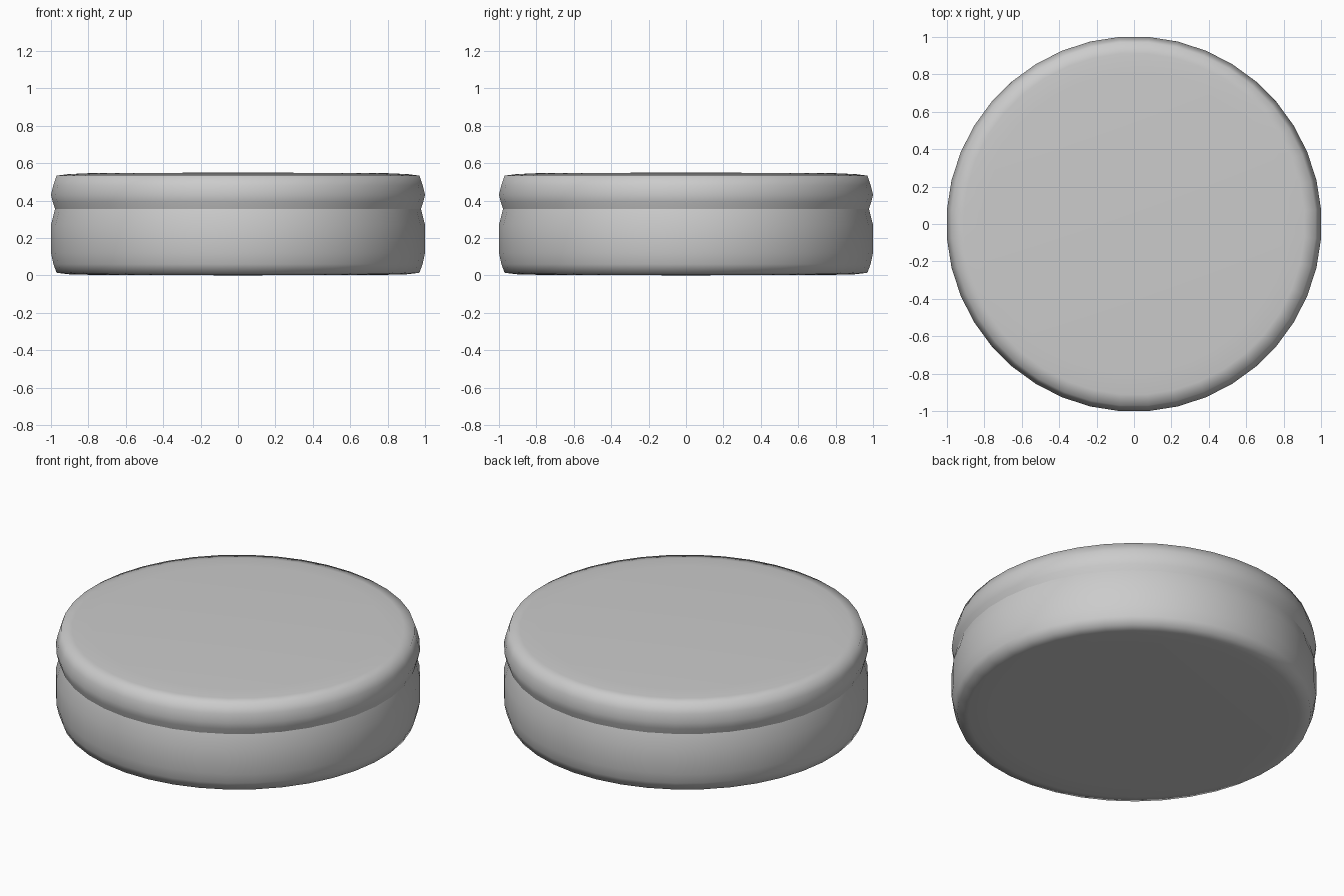
import bpy, bmesh, math

if "Cube" in bpy.data.objects:
    bpy.data.objects.remove(bpy.data.objects["Cube"])

SEGMENTS = 40


def lathe(name, profile):
    """Spin (radius, z) points around z; a zero radius closes the end."""
    bm = bmesh.new()
    rings = []
    grow = 1 / math.cos(math.pi / SEGMENTS)
    for r, z in profile:
        if r == 0:
            rings.append([bm.verts.new((0, 0, z))] * SEGMENTS)
            continue
        ring = []
        for i in range(SEGMENTS):
            a = 2 * math.pi * (i + 0.5) / SEGMENTS
            ring.append(bm.verts.new((r * grow * math.cos(a), r * grow * math.sin(a), z)))
        rings.append(ring)
    for low, high in zip(rings, rings[1:]):
        for i in range(SEGMENTS):
            j = (i + 1) % SEGMENTS
            corners = list(dict.fromkeys([low[i], low[j], high[j], high[i]]))
            bm.faces.new(corners)
    bmesh.ops.recalc_face_normals(bm, faces=bm.faces)
    # make sure the open shell faces outward
    if sum(f.normal.dot(f.calc_center_median().xy.to_3d()) for f in bm.faces) < 0:
        bmesh.ops.reverse_faces(bm, faces=bm.faces)
    mesh = bpy.data.meshes.new(name)
    bm.to_mesh(mesh)
    bm.free()
    mesh.shade_smooth()
    obj = bpy.data.objects.new(name, mesh)
    bpy.context.collection.objects.link(obj)
    return obj


# Lower body with a softly bulged side
lathe("tin_body", [(0, 0), (0.80, 0.003), (0.91, 0.006), (0.97, 0.014),
                   (0.987, 0.06), (1.0, 0.12), (1.0, 0.27), (0.978, 0.355)])

# Rounded lid meeting the body at the groove
lathe("tin_lid", [(0.978, 0.355), (0.99, 0.39), (1.0, 0.43), (0.988, 0.48),
                  (0.97, 0.533), (0.91, 0.541), (0.80, 0.546), (0, 0.55)])
